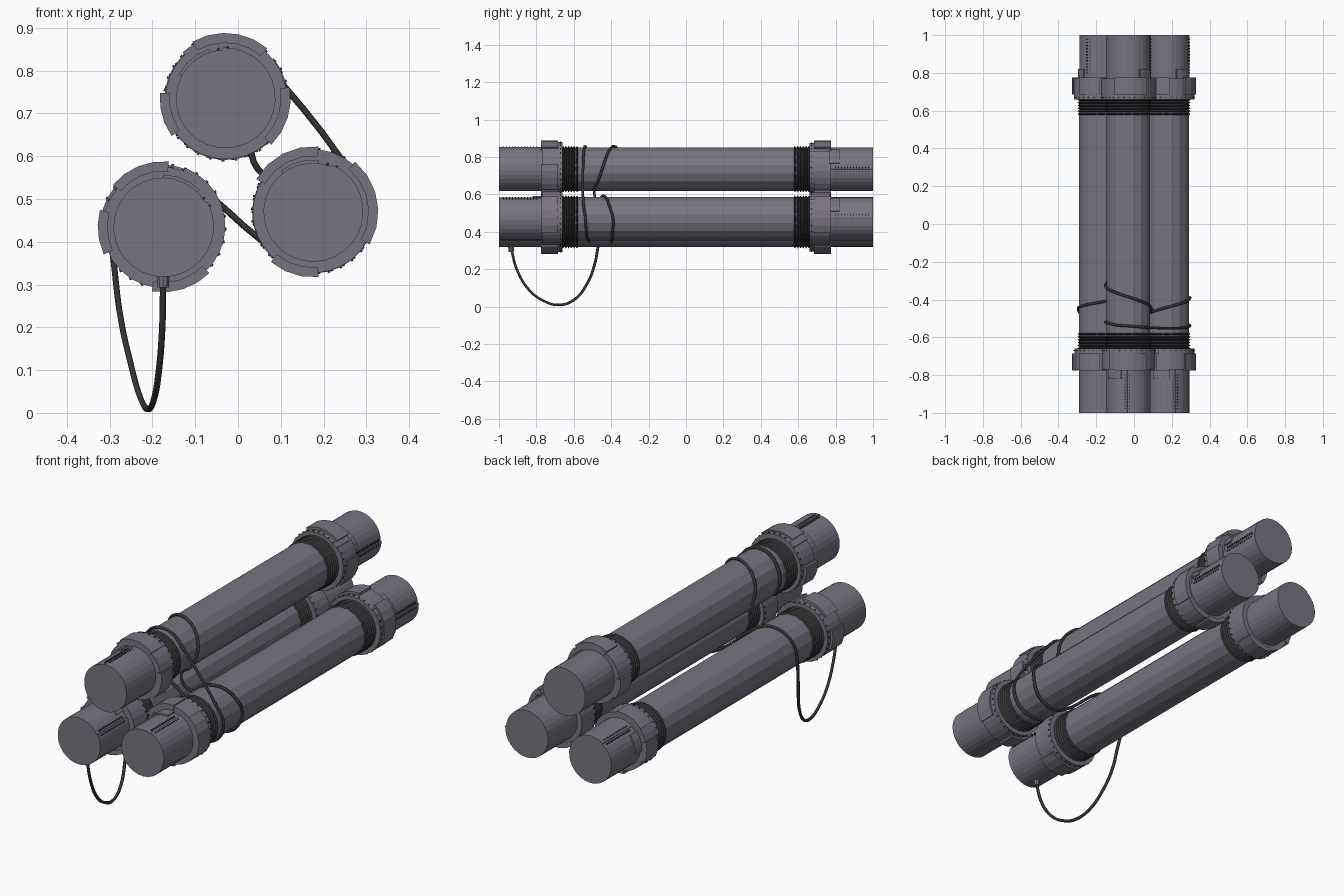
import bpy, bmesh, math
from mathutils import Vector, Matrix

if "Cube" in bpy.data.objects:
    bpy.data.objects.remove(bpy.data.objects["Cube"], do_unlink=True)


def material(name, rgb):
    m = bpy.data.materials.new(name)
    m.use_nodes = True
    m.diffuse_color = (*rgb, 1)
    m.node_tree.nodes["Principled BSDF"].inputs["Base Color"].default_value = (*rgb, 1)
    return m


GREY = material("purple grey", (0.19, 0.175, 0.22))
DARK = material("charcoal", (0.035, 0.035, 0.037))


def finish(name, bm, mat):
    bmesh.ops.recalc_face_normals(bm, faces=bm.faces)
    me = bpy.data.meshes.new(name)
    bm.to_mesh(me)
    bm.free()
    me.materials.append(mat)
    ob = bpy.data.objects.new(name, me)
    bpy.context.collection.objects.link(ob)
    return ob


def on(c, deg, y, r=0.122):
    """Point around a tube axis."""
    a = math.radians(deg)
    return Vector((c[0] + r * math.cos(a), y, c[1] + r * math.sin(a)))


def prism(name, points, y0, y1, mat):
    """Extrude a closed cross-section along y."""
    bm = bmesh.new()
    face = bm.faces.new([bm.verts.new((p.x, y0, p.z)) for p in points])
    top = bmesh.ops.extrude_face_region(bm, geom=[face])
    verts = [v for v in top["geom"] if isinstance(v, bmesh.types.BMVert)]
    bmesh.ops.translate(bm, verts=verts, vec=(0, y1 - y0, 0))
    return finish(name, bm, mat)


def wrapped(name, c, y0, y1, r0, r1, start, n, mat):
    """Sheet rolled once round, leaving a step where it overlaps."""
    pts = [on(c, start + 360 * i / n, 0, r0 + (r1 - r0) * i / n) for i in range(n)]
    if r1 > r0:
        pts.append(on(c, start + 359.5, 0, r1))
    return prism(name, pts, y0, y1, mat)


def plate(name, c, y0, y1, r0, r1, a0, a1, mat):
    """Curved plate covering part of the circumference."""
    n = max(2, round((a1 - a0) / 15))
    angles = [a0 + (a1 - a0) * i / n for i in range(n + 1)]
    pts = [on(c, a, 0, r1) for a in angles] + [on(c, a, 0, r0) for a in reversed(angles)]
    return prism(name, pts, y0, y1, mat)


def ridges(name, c, y0, y1, count):
    """Stack of sharp rings."""
    bm = bmesh.new()
    loops = []
    n = 20
    for i in range(2 * count + 1):
        y = y0 + (y1 - y0) * i / (2 * count)
        r = 0.124 if i % 2 else 0.114
        loops.append([bm.verts.new(on(c, 360 * k / n, y, r)) for k in range(n)])
    for a, b in zip(loops, loops[1:]):
        for k in range(n):
            j = (k + 1) % n
            bm.faces.new((a[k], a[j], b[j], b[k]))
    bm.faces.new(loops[0])
    bm.faces.new(loops[-1])
    return finish(name, bm, DARK)


def studs(name, places, size):
    bm = bmesh.new()
    for c, deg, y, r in places:
        spot = Matrix.Translation(on(c, deg, y, r)) @ Matrix.Rotation(-math.radians(deg), 4, 'Y')
        bmesh.ops.create_cube(bm, size=size, matrix=spot)
    return finish(name, bm, DARK)


def cord(name, points):
    cu = bpy.data.curves.new(name, 'CURVE')
    cu.dimensions = '3D'
    cu.bevel_depth = 0.0075
    cu.bevel_resolution = 1
    cu.resolution_u = 5
    cu.use_fill_caps = True
    sp = cu.splines.new('BEZIER')
    sp.bezier_points.add(len(points) - 1)
    for bp, p in zip(sp.bezier_points, points):
        bp.co = p
        bp.handle_left_type = bp.handle_right_type = 'AUTO'
    cu.materials.append(DARK)
    ob = bpy.data.objects.new(name, cu)
    bpy.context.collection.objects.link(ob)


# Axis (x, z), seam angles (front, back) and raised collar plates for each tube
TOP, RIGHT, LEFT = (-0.03, 0.735), (-0.175, 0.435), (0.175, 0.47)
TUBES = {
    "top": (TOP, (93, 0), [(50, 120), (175, 215), (-45, 10)]),
    "right": (RIGHT, (30, 125), [(85, 140), (-100, -45), (165, 205)]),
    "left": (LEFT, (68, 5), [(-30, 50), (85, 150), (-130, -85)]),
}

for label, (c, seams, plates) in TUBES.items():
    wrapped(label + "_tube_body", c, -0.6, 0.6, 0.118, 0.118, 11, 16, GREY)
    for side, end, seam in ((-1, "front", seams[0]), (1, "back", seams[1])):
        tag = f"{label}_{end}_"
        ridges(tag + "thread", c, side * 0.575, side * 0.665, 6)
        # Rolled end cap with a double stitched seam
        wrapped(tag + "cap", c, side * 0.66, side, 0.114, 0.119, seam, 30, GREY)
        studs(tag + "cap_stitches",
              [(c, seam + d, side * (0.8 + 0.016 * i), 0.1165 if d > 0 else 0.119)
               for d in (-6, 5) for i in range(12)], 0.006)
        plate(tag + "cap_tab", c, side * 0.77, side * 0.82, 0.11, 0.122,
              seam + 15, seam + 60, GREY)
        # Collar with overlapping plates and a ring of studs
        wrapped(tag + "collar", c, side * 0.66, side * 0.77, 0.139, 0.147, seam + 40, 30, GREY)
        for a0, a1 in plates:
            plate(tag + "collar_plate", c, side * 0.685, side * 0.775, 0.13, 0.153, a0, a1, GREY)
        studs(tag + "collar_studs",
              [(c, seam + 40 + 12 * i, side * 0.67, 0.139 + 0.008 * i / 30)
               for i in range(30)], 0.006)

# Cord tying the top tube to the left tube
cord("upper_cord",
     [on(TOP, a, y) for a, y in ((218, -0.515), (180, -0.52), (150, -0.525),
                                 (120, -0.535), (90, -0.54), (60, -0.545), (36, -0.548))]
     + [on(LEFT, a, y) for a, y in ((36, -0.548), (10, -0.54), (-20, -0.535),
                                    (-50, -0.53), (-80, -0.52), (-105, -0.52))])

# Long cord: hanging loop, over the right tube, round the left tube, round the top tube
hang = [(-0.175, -0.935, 0.315), (-0.177, -0.905, 0.2), (-0.186, -0.84, 0.09),
        (-0.197, -0.76, 0.03), (-0.21, -0.68, 0.0085), (-0.228, -0.6, 0.035),
        (-0.252, -0.53, 0.12), (-0.274, -0.49, 0.22), (-0.288, -0.468, 0.33)]
cord("long_cord",
     [Vector(p) for p in hang]
     + [on(RIGHT, a, -0.45 + 0.05 * (190 - a) / 137) for a in (190, 160, 130, 100, 75, 53)]
     + [on(LEFT, a, -0.4 + 0.01 * (a - 233) / 127) for a in (233, 265, 295, 325, 360)]
     + [on(LEFT, a, -0.39 - 0.08 * (a - 360) / 140) for a in (390, 420, 450, 480, 500)]
     + [on(TOP, a, -0.49 + 0.18 * (a + 60) / 260) for a in range(-60, 201, 26)])

# Socket where the hanging cord enters the cap
bm = bmesh.new()
bmesh.ops.create_cone(bm, cap_ends=True, segments=10, radius1=0.014, radius2=0.016, depth=0.03,
                      matrix=Matrix.Translation((-0.175, -0.935, 0.308)))
finish("cord_socket", bm, GREY)
